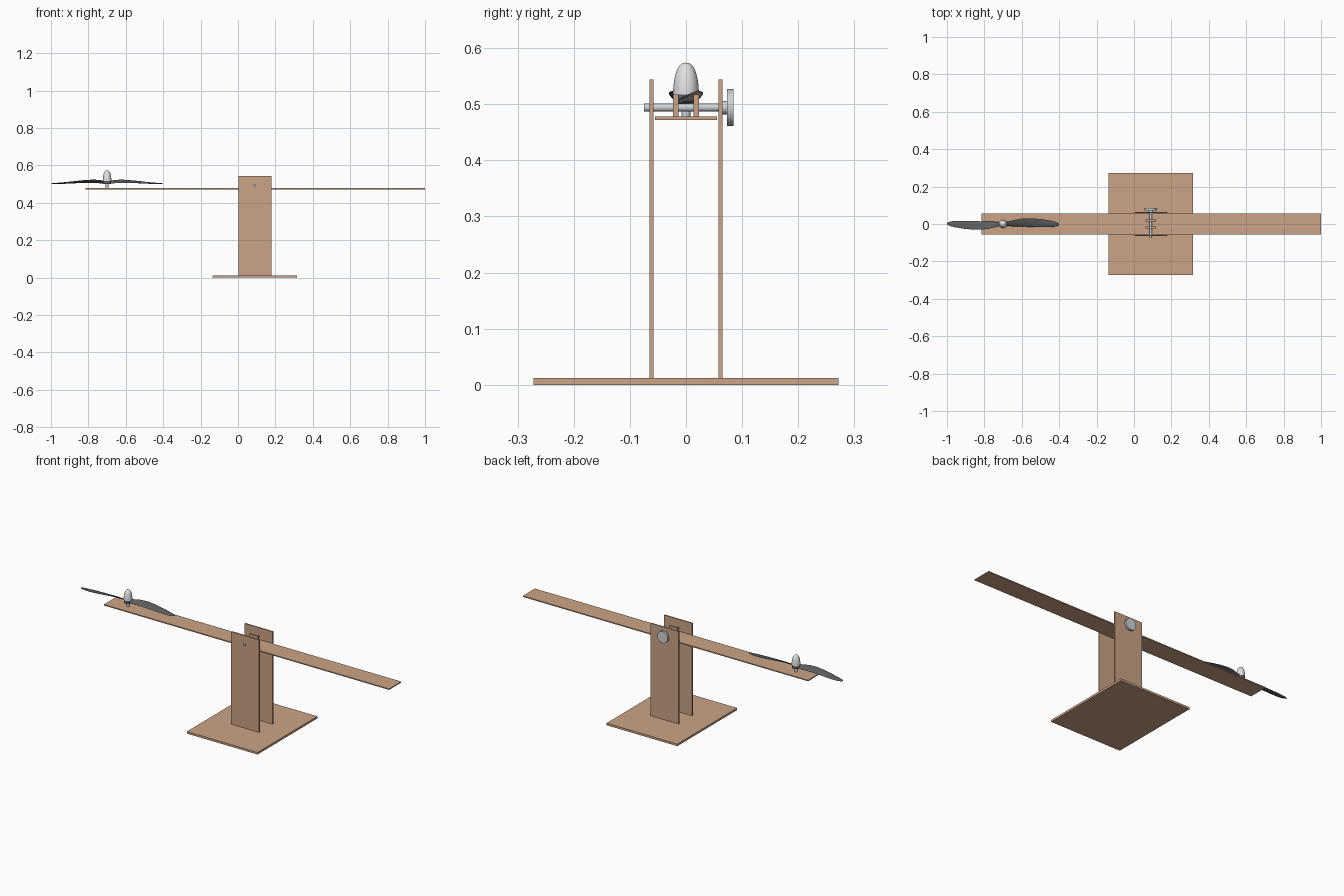
import bpy, bmesh, math
from mathutils import Vector, Matrix

cube = bpy.data.objects.get("Cube")
if cube:
    bpy.data.objects.remove(cube)


def material(name, rgb):
    m = bpy.data.materials.new(name)
    m.use_nodes = True
    m.diffuse_color = (*rgb, 1)
    m.node_tree.nodes["Principled BSDF"].inputs["Base Color"].default_value = (*rgb, 1)
    return m


WOOD = material("wood", (0.60, 0.37, 0.24))
STEEL = material("steel", (0.60, 0.65, 0.68))
SPINNER = material("pale_grey", (0.76, 0.76, 0.76))
DARK = material("dark_grey", (0.11, 0.11, 0.11))


def finish(name, bm, mat, smooth=False):
    bmesh.ops.recalc_face_normals(bm, faces=bm.faces)
    mesh = bpy.data.meshes.new(name)
    bm.to_mesh(mesh)
    bm.free()
    mesh.materials.append(mat)
    ob = bpy.data.objects.new(name, mesh)
    bpy.context.collection.objects.link(ob)
    if smooth:
        bpy.ops.object.select_all(action='DESELECT')
        ob.select_set(True)
        bpy.context.view_layer.objects.active = ob
        bpy.ops.object.shade_smooth_by_angle(angle=math.radians(40))
    return ob


def box(name, lo, hi, mat=WOOD):
    lo, hi = Vector(lo), Vector(hi)
    bm = bmesh.new()
    bmesh.ops.create_cube(bm, size=1, matrix=Matrix.Translation((lo + hi) / 2)
                          @ Matrix.Diagonal((*(hi - lo), 1)))
    return finish(name, bm, mat)


def lathe(name, profile, origin, mat, along_y=False, sides=32):
    """Spin (radius, height) points round z, or round y when along_y."""
    bm = bmesh.new()
    pts = [bm.verts.new((r, 0, h)) for r, h in profile]
    edges = [bm.edges.new(p) for p in zip(pts, pts[1:])]
    bmesh.ops.spin(bm, geom=pts + edges, axis=(0, 0, 1), cent=(0, 0, 0),
                   angle=math.tau, steps=sides)
    bmesh.ops.remove_doubles(bm, verts=bm.verts, dist=1e-5)
    turn = Matrix.Rotation(-math.pi / 2 if along_y else 0, 4, 'X')
    bm.transform(Matrix.Translation(origin) @ turn)
    return finish(name, bm, mat, True)


def rod(name, radius, start, end, origin, mat, along_y=False):
    return lathe(name, [(0, start), (radius, start), (radius, end), (0, end)],
                 origin, mat, along_y)


# Stand and balance beam
box("base", (-0.135, -0.272, 0), (0.315, 0.272, 0.012))
box("beam", (-0.815, -0.055, 0.472), (1.0, 0.055, 0.478))
for side, s in (("front", -1), ("back", 1)):
    box(side + "_upright", (0.002, s * 0.0615 - 0.0035, 0.012),
        (0.18, s * 0.0615 + 0.0035, 0.544))
    box(side + "_bracket", (0.062, s * 0.018 - 0.005, 0.478),
        (0.118, s * 0.018 + 0.005, 0.517))

# Axle with collar and knob
pivot = (0.09, 0, 0.494)
rod("axle", 0.007, -0.075, 0.075, pivot, STEEL, True)
rod("axle_collar", 0.012, 0.065, 0.074, pivot, STEEL, True)
rod("axle_knob", 0.033, 0.073, 0.085, pivot, STEEL, True)

# Propeller hub, shaft and spinner
centre = (-0.70, 0, 0)
rod("propeller_shaft", 0.008, 0.478, 0.503, centre, STEEL)
rod("propeller_hub", 0.022, 0.501, 0.520, centre, DARK)
nose = [(0.023 * math.cos(a) ** 0.8, 0.517 + 0.057 * math.sin(a))
        for a in (i * math.pi / 24 for i in range(12))]
lathe("spinner", [(0, 0.517)] + nose + [(0, 0.574)], centre, SPINNER)


# Blades lofted through stations: reach, sideways offset, chord, pitch, height
stations = [(0.0, 0.0, 0.028, 34, 0.511), (0.03, 0.002, 0.03, 32, 0.512),
            (0.07, 0.005, 0.042, 25, 0.515), (0.11, 0.008, 0.047, 19, 0.514),
            (0.16, 0.007, 0.047, 14, 0.511), (0.21, 0.004, 0.043, 10, 0.507),
            (0.25, 0.001, 0.036, 8, 0.504), (0.28, -0.001, 0.026, 6, 0.503),
            (0.295, -0.002, 0.014, 5, 0.503), (0.30, -0.002, 0.004, 5, 0.503)]


def blade(name, turn):
    bm = bmesh.new()
    rings = []
    for reach, off, chord, pitch, z in stations:
        p, ring = math.radians(pitch), []
        for i in range(12):
            a = math.tau * i / 12
            u, v = chord / 2 * math.cos(a), min(0.003, chord * 0.1) * math.sin(a)
            ring.append(bm.verts.new((reach, off + u * math.cos(p) - v * math.sin(p),
                                      z + u * math.sin(p) + v * math.cos(p))))
        rings.append(ring)
    for a, b in zip(rings, rings[1:]):
        for i in range(12):
            j = (i + 1) % 12
            bm.faces.new((a[i], a[j], b[j], b[i]))
    bm.faces.new(rings[0])
    bm.faces.new(rings[-1])
    bm.transform(Matrix.Translation(centre) @ Matrix.Rotation(turn, 4, 'Z'))
    finish(name, bm, DARK, True)


blade("left_blade", 0)
blade("right_blade", math.pi)
